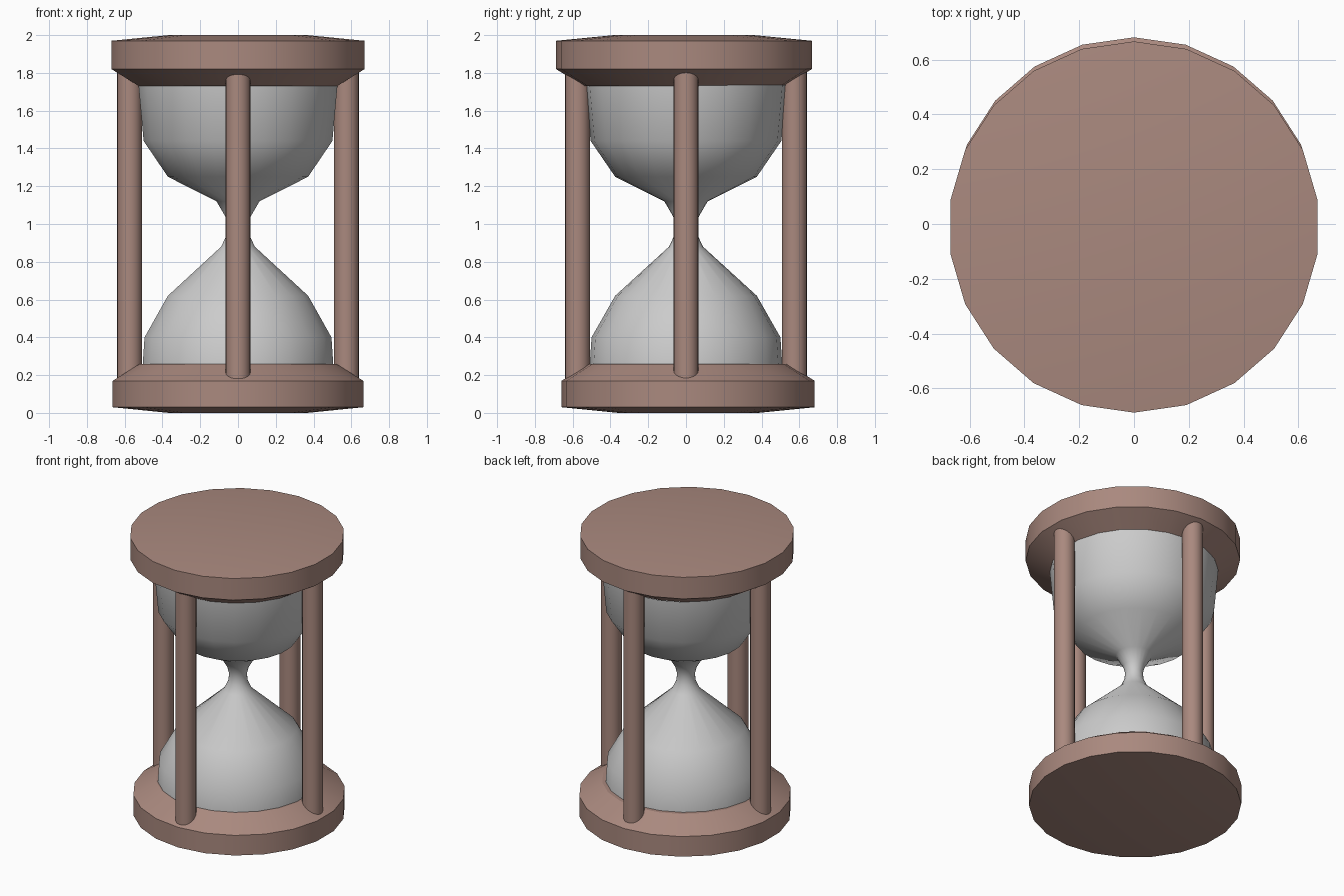
import bpy, bmesh, math

if "Cube" in bpy.data.objects:
    bpy.data.objects.remove(bpy.data.objects["Cube"])

SIDES = 22

wood = bpy.data.materials.new("wood")
wood.diffuse_color = (0.40, 0.25, 0.21, 1)
wood.use_nodes = True
wood.node_tree.nodes["Principled BSDF"].inputs["Base Color"].default_value = wood.diffuse_color


def finish(bm, name, mat=None, loc=(0, 0, 0), angle=30):
    bmesh.ops.recalc_face_normals(bm, faces=bm.faces)
    mesh = bpy.data.meshes.new(name)
    bm.to_mesh(mesh)
    bm.free()
    ob = bpy.data.objects.new(name, mesh)
    ob.location = loc
    bpy.context.collection.objects.link(ob)
    if mat:
        mesh.materials.append(mat)
    bpy.ops.object.select_all(action='DESELECT')
    ob.select_set(True)
    bpy.context.view_layer.objects.active = ob
    bpy.ops.object.shade_smooth_by_angle(angle=math.radians(angle))
    return ob


def lathe(name, profile, sides=SIDES, mat=None, loc=(0, 0, 0), caps=True, angle=30):
    """Turn a (radius, z) profile about z, with a vertex on the y axis."""
    bm = bmesh.new()
    rings = []
    for r, z in profile:
        rings.append([bm.verts.new((r * math.sin(2 * math.pi * i / sides),
                                    r * math.cos(2 * math.pi * i / sides), z))
                      for i in range(sides)])
    for a, b in zip(rings, rings[1:]):
        for i in range(sides):
            j = (i + 1) % sides
            bm.faces.new((a[i], a[j], b[j], b[i]))
    if caps:
        bm.faces.new(rings[0])
        bm.faces.new(rings[-1])
    return finish(bm, name, mat, loc, angle)


# wooden end plates, slightly dished outside and bevelled towards the glass
lathe("base_plate", [(0.37, 0), (0.67, 0.03), (0.67, 0.17), (0.525, 0.26)],
      mat=wood, loc=(0, 0.011, 0))
lathe("top_plate", [(0.53, 1.73), (0.677, 1.82), (0.677, 1.97), (0.37, 2.0)],
      mat=wood, loc=(0, -0.011, 0))

# two glass bulbs joined by a narrow neck
lathe("glass_bulbs", [(0.51, 0.25), (0.50, 0.40), (0.375, 0.62), (0.09, 0.88),
                      (0.062, 0.94), (0.056, 0.99), (0.068, 1.04), (0.115, 1.12),
                      (0.375, 1.25), (0.505, 1.44), (0.532, 1.735)],
      caps=False, angle=80)

# four posts
for k, side in enumerate(("right", "back", "left", "front")):
    a = k * math.pi / 2
    lathe(side + "_post", [(0.066, 0.12), (0.066, 1.88)], sides=20, mat=wood,
          loc=(0.574 * math.cos(a), 0.574 * math.sin(a), 0))
